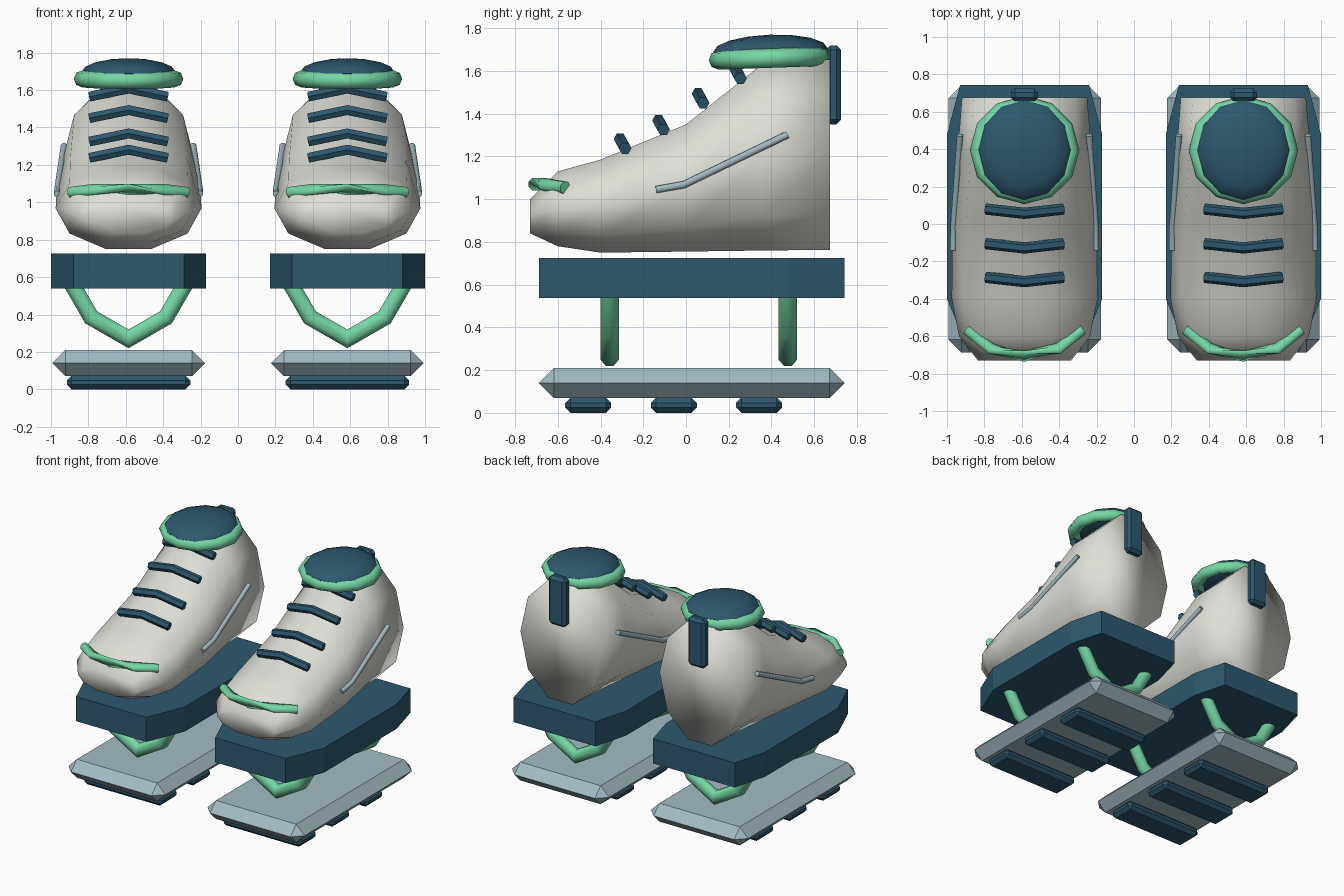
import bpy, bmesh, math
from mathutils import Vector

if "Cube" in bpy.data.objects:
    bpy.data.objects.remove(bpy.data.objects["Cube"])

def material(name, rgb):
    m = bpy.data.materials.new(name)
    m.diffuse_color = (*rgb, 1)
    m.use_nodes = True
    m.node_tree.nodes["Principled BSDF"].inputs["Base Color"].default_value = m.diffuse_color
    return m

NAVY = material("deep_blue", (0.026, 0.098, 0.155))
MINT = material("mint_green", (0.18, 0.68, 0.38))
CREAM = material("off_white", (0.73, 0.74, 0.68))
STEEL = material("pale_steel", (0.36, 0.50, 0.55))

def mesh_object(name, bm, mat, loc=(0, 0, 0), smooth=None):
    bmesh.ops.recalc_face_normals(bm, faces=bm.faces)
    me = bpy.data.meshes.new(name)
    bm.to_mesh(me)
    bm.free()
    ob = bpy.data.objects.new(name, me)
    bpy.context.collection.objects.link(ob)
    ob.location = loc
    me.materials.append(mat)
    if smooth is not None:
        bpy.ops.object.select_all(action='DESELECT')
        ob.select_set(True)
        bpy.context.view_layer.objects.active = ob
        if smooth >= 180:
            bpy.ops.object.shade_smooth()
        else:
            bpy.ops.object.shade_smooth_by_angle(angle=math.radians(smooth))
    return ob

def loft(bm, rings, closed=False):
    """Skin a list of equal-length point rings; cap the ends unless closed."""
    vs = [[bm.verts.new(p) for p in r] for r in rings]
    n = len(vs[0])
    pairs = list(zip(vs, vs[1:])) + ([(vs[-1], vs[0])] if closed else [])
    for a, b in pairs:
        for i in range(n):
            j = (i + 1) % n
            bm.faces.new((a[i], a[j], b[j], b[i]))
    if not closed:
        bm.faces.new(vs[0])
        bm.faces.new(vs[-1])

def box(name, centre, size, bevel, mat):
    bm = bmesh.new()
    bmesh.ops.create_cube(bm, size=1)
    bmesh.ops.scale(bm, vec=size, verts=bm.verts)
    bmesh.ops.bevel(bm, geom=bm.edges[:], offset=bevel, segments=1,
                    affect='EDGES', profile=0.5)
    return mesh_object(name, bm, mat, centre)

def tube(name, points, radius, mat, x, sides=8):
    """Mitred tube along a polyline."""
    p = [Vector(q) for q in points]
    rings = []
    for i, q in enumerate(p):
        d0 = (q - p[i - 1]).normalized() if i else (p[1] - q).normalized()
        d1 = (p[i + 1] - q).normalized() if i < len(p) - 1 else d0
        t = (d0 + d1).normalized()
        side = t.cross(Vector((0, 0, 1)) if abs(t.z) < 0.9 else Vector((0, 1, 0)))
        if abs(t.y) < 0.3:
            side = t.cross(Vector((0, 1, 0)))
        u = side.normalized()
        v = t.cross(u)
        stretch = 1 / max(0.5, d0.dot(t))
        ring = []
        for k in range(sides):
            a = 2 * math.pi * (k + 0.5) / sides
            o = u * math.cos(a) + v * math.sin(a)
            bend = d1 - d0
            if bend.length > 1e-4:      # widen in the bend plane
                b = bend.normalized()
                o += b * o.dot(b) * (stretch - 1)
            ring.append(q + o * radius)
        rings.append(ring)
    bm = bmesh.new()
    loft(bm, rings)
    return mesh_object(name, bm, mat, (x, 0, 0), 50)

def mirrored(half):
    """Complete a path given from the right end to the centre."""
    return half + [(-a, b, c) for a, b, c in reversed(half[:-1])]

def shoe(s, x):
    # ground plate and tread lugs
    box(s + "_ground_plate", (x, 0.027, 0.14), (0.815, 1.43, 0.14), 0.0695, STEEL)
    for i, y in enumerate((-0.458, -0.057, 0.342)):
        box(f"{s}_tread_lug_{i}", (x, y, 0.036), (0.66, 0.215, 0.072), 0.025, NAVY)

    # arched springs
    for n, y in (("front", -0.357), ("rear", 0.477)):
        tube(f"{s}_{n}_spring", mirrored([(0.31, y, 0.575), (0.2, y, 0.385), (0, y, 0.27)]),
             0.047, MINT, x)

    # midsole slab
    half = [(0.345, 0.742), (0.415, 0.48), (0.415, -0.4), (0.295, -0.688)]
    outline = half + [(-a, b) for a, b in reversed(half)]
    bm = bmesh.new()
    loft(bm, [[(a, b, z) for a, b in outline] for z in (0.538, 0.725)])
    mesh_object(s + "_midsole", bm, NAVY, (x, 0, 0))

    # upper: ten-sided sections (y, bottom, top, half width)
    rings = []
    for y, zb, zt, rx in ((-0.73, 0.84, 1.0, 0.25), (-0.6, 0.78, 1.13, 0.35),
                          (-0.4, 0.75, 1.185, 0.39), (0.0, 0.755, 1.35, 0.385),
                          (0.36, 0.76, 1.635, 0.36), (0.675, 0.763, 1.655, 0.335)):
        rz = (zt - zb) / 2 / math.sin(math.radians(72))
        rings.append([(rx * math.cos(math.radians(36 * k)), y,
                       (zb + zt) / 2 + rz * math.sin(math.radians(36 * k)))
                      for k in range(10)])
    bm = bmesh.new()
    loft(bm, rings)
    mesh_object(s + "_upper", bm, CREAM, (x, 0, 0), 180)

    # toe trim, laces and side stripes
    tube(s + "_toe_trim", mirrored([(0.31, -0.565, 1.053), (0.18, -0.665, 1.07),
                                    (0, -0.707, 1.07)]), 0.031, MINT, x)
    for i, (y, z) in enumerate(((-0.285, 1.238), (-0.105, 1.325),
                                (0.08, 1.45), (0.255, 1.565))):
        tube(f"{s}_lace_{i}", mirrored([(0.208, y, z), (0, y - 0.023, z + 0.043)]),
             0.03, NAVY, x, 6)
    for n, k in (("left", -1), ("right", 1)):
        tube(f"{s}_{n}_side_stripe", [(k * 0.382, -0.14, 1.045), (k * 0.38, -0.01, 1.068),
                                      (k * 0.345, 0.475, 1.302)], 0.018, STEEL, x)

    # collar ring and domed cap, tipped slightly forward
    tilt = math.radians(2)
    bm = bmesh.new()
    loft(bm, [[((0.248 + 0.045 * math.cos(b)) * math.cos(a),
                (0.244 + 0.045 * math.cos(b)) * math.sin(a), 0.045 * math.sin(b))
               for b in [2 * math.pi * j / 8 for j in range(8)]]
              for a in [2 * math.pi * i / 12 for i in range(12)]], closed=True)
    ob = mesh_object(s + "_collar", bm, MINT, (x, 0.395, 1.66), 50)
    ob.rotation_euler.x = tilt
    bm = bmesh.new()
    bmesh.ops.create_uvsphere(bm, u_segments=12, v_segments=8, radius=1)
    bmesh.ops.scale(bm, vec=(0.25, 0.268, 0.072), verts=bm.verts)
    ob = mesh_object(s + "_collar_cap", bm, NAVY, (x, 0.395, 1.698), 50)
    ob.rotation_euler.x = tilt

    # heel pull tab
    box(s + "_heel_tab", (x, 0.69, 1.535), (0.145, 0.072, 0.37), 0.022, NAVY)

for side, cx in (("left", -0.585), ("right", 0.585)):
    shoe(side, cx)
